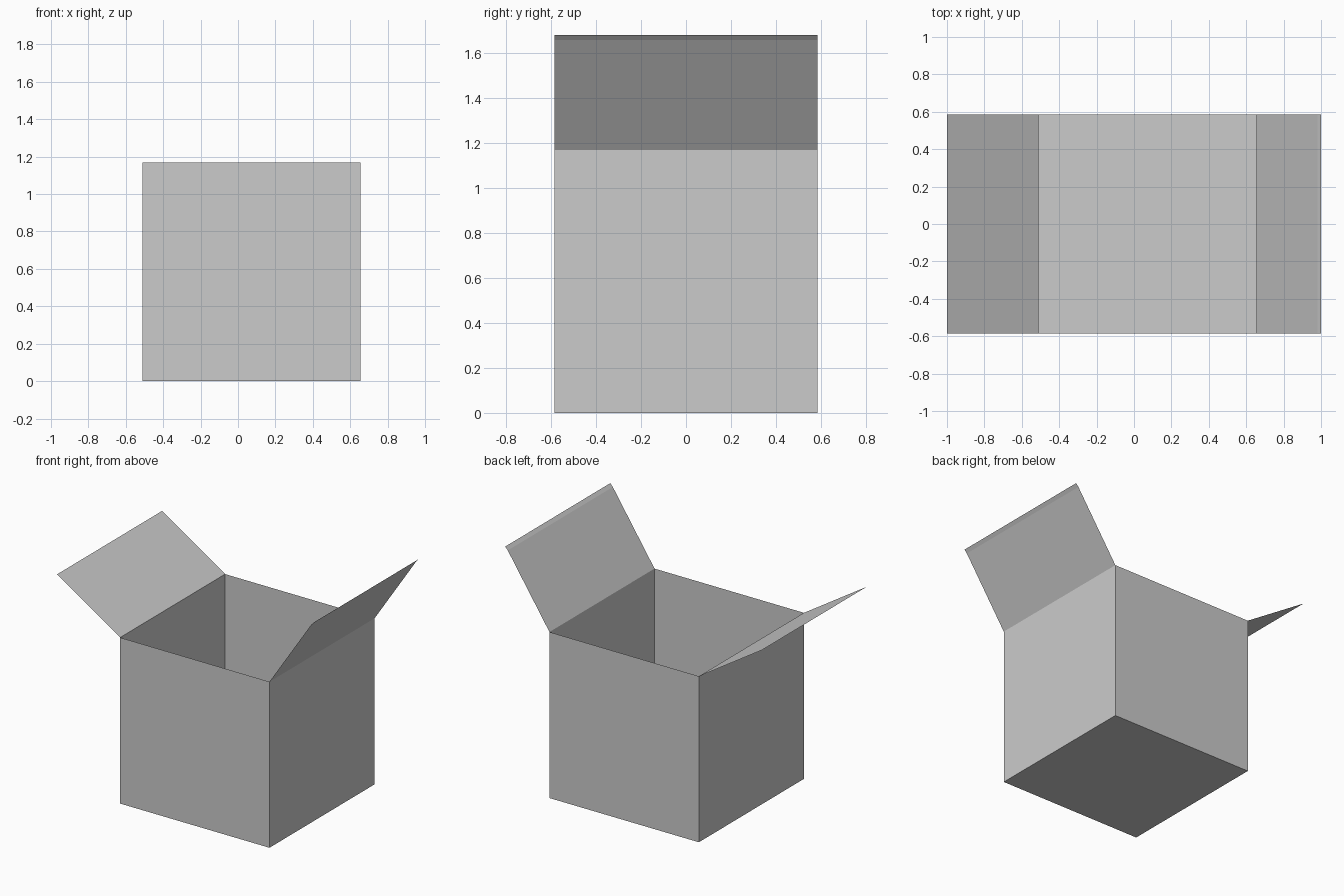
import bpy

if "Cube" in bpy.data.objects:
    bpy.data.objects.remove(bpy.data.objects["Cube"])

HALF_Y = 0.585              # half depth of the box
X0, X1, TOP = -0.51, 0.655, 1.17


def sheet(name, profile):
    """Extrude an open (x, z) profile along y into a thin sheet."""
    verts = [(x, y, z) for x, z in profile for y in (-HALF_Y, HALF_Y)]
    faces = [(2 * i, 2 * i + 1, 2 * i + 3, 2 * i + 2) for i in range(len(profile) - 1)]
    mesh = bpy.data.meshes.new(name)
    mesh.from_pydata(verts, [], faces)
    obj = bpy.data.objects.new(name, mesh)
    bpy.context.collection.objects.link(obj)
    return obj


def panel(name, y):
    """Upright wall parallel to the front."""
    mesh = bpy.data.meshes.new(name)
    corners = [(X0, y, 0), (X1, y, 0), (X1, y, TOP), (X0, y, TOP)]
    mesh.from_pydata(corners, [], [(0, 1, 2, 3) if y < 0 else (3, 2, 1, 0)])
    bpy.context.collection.objects.link(bpy.data.objects.new(name, mesh))


# Open box: side walls and floor as one folded sheet, plus front and back
sheet("box_sides_and_floor", [(X0, TOP), (X0, 0), (X1, 0), (X1, TOP)])
panel("front_wall", -HALF_Y)
panel("back_wall", HALF_Y)

# Folded-out lid flaps, the right one with a narrow edge strip
sheet("left_flap", [(-1.0, 1.485), (X0, TOP)])
sheet("right_flap", [(X1, TOP), (0.98, 1.658), (1.0, 1.68)])
